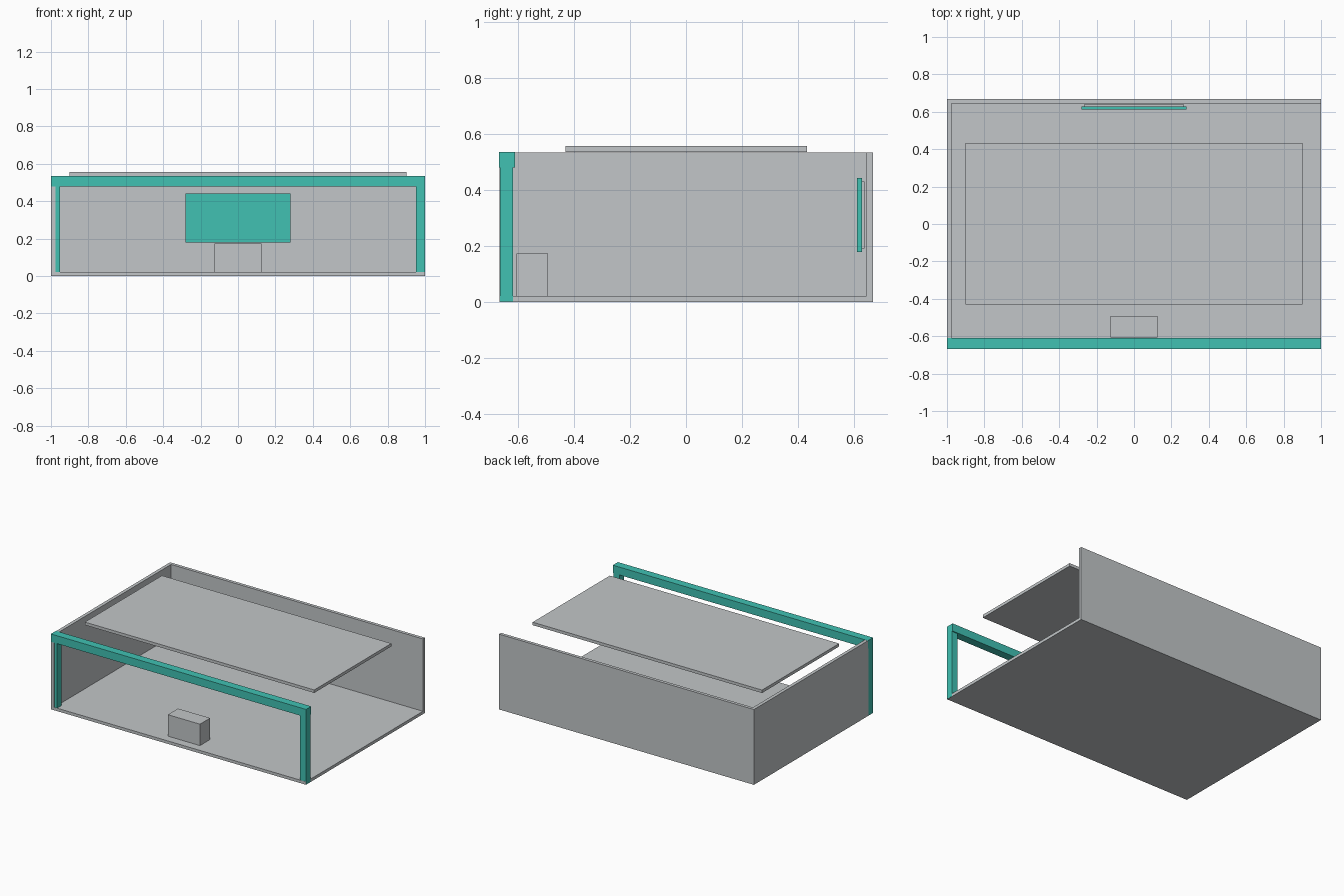
import bpy
import bmesh

if "Cube" in bpy.data.objects:
    bpy.data.objects.remove(bpy.data.objects["Cube"])


def material(name, colour):
    m = bpy.data.materials.new(name)
    m.diffuse_color = (*colour, 1.0)
    m.use_nodes = True
    m.node_tree.nodes["Principled BSDF"].inputs["Base Color"].default_value = m.diffuse_color
    return m


GREY = material("light grey", (0.54, 0.565, 0.58))
TEAL = material("teal", (0.052, 0.535, 0.45))


def box(name, xs, ys, zs, mat):
    """Axis-aligned box between the given limits."""
    bm = bmesh.new()
    bmesh.ops.create_cube(bm, size=1.0)
    for v in bm.verts:
        v.co = [lim[0] if c < 0 else lim[1]
                for c, lim in zip(v.co, (xs, ys, zs))]
    mesh = bpy.data.meshes.new(name)
    bm.to_mesh(mesh)
    bm.free()
    mesh.materials.append(mat)
    obj = bpy.data.objects.new(name, mesh)
    bpy.context.collection.objects.link(obj)
    return obj


# Booth shell: floor, back wall and one side wall (right side stays open)
box("floor", (-1, 1), (-0.666, 0.667), (0, 0.021), GREY)
box("back_wall", (-1, 1), (0.644, 0.667), (0.021, 0.534), GREY)
box("left_wall", (-1, -0.976), (-0.666, 0.644), (0.021, 0.534), GREY)

# Front portal: two posts under a header beam, a hair proud at the sides
for side, label in ((-1, "left"), (1, "right")):
    xs = sorted((side * 0.953, side * 1.001))
    box(label + "_front_post", xs, (-0.665, -0.617), (0.001, 0.479), TEAL)
box("header_beam", (-1.001, 1.001), (-0.667, -0.61), (0.479, 0.535), TEAL)

# Floating ceiling panel
box("ceiling_panel", (-0.9, 0.9), (-0.431, 0.433), (0.535, 0.556), GREY)

# Reception counter
box("counter", (-0.126, 0.126), (-0.606, -0.492), (0.021, 0.173), GREY)

# Display on the back wall with its mounting plate
box("display", (-0.282, 0.282), (0.611, 0.628), (0.178, 0.442), TEAL)
box("display_mount", (-0.268, 0.268), (0.628, 0.638), (0.19, 0.43), GREY)
